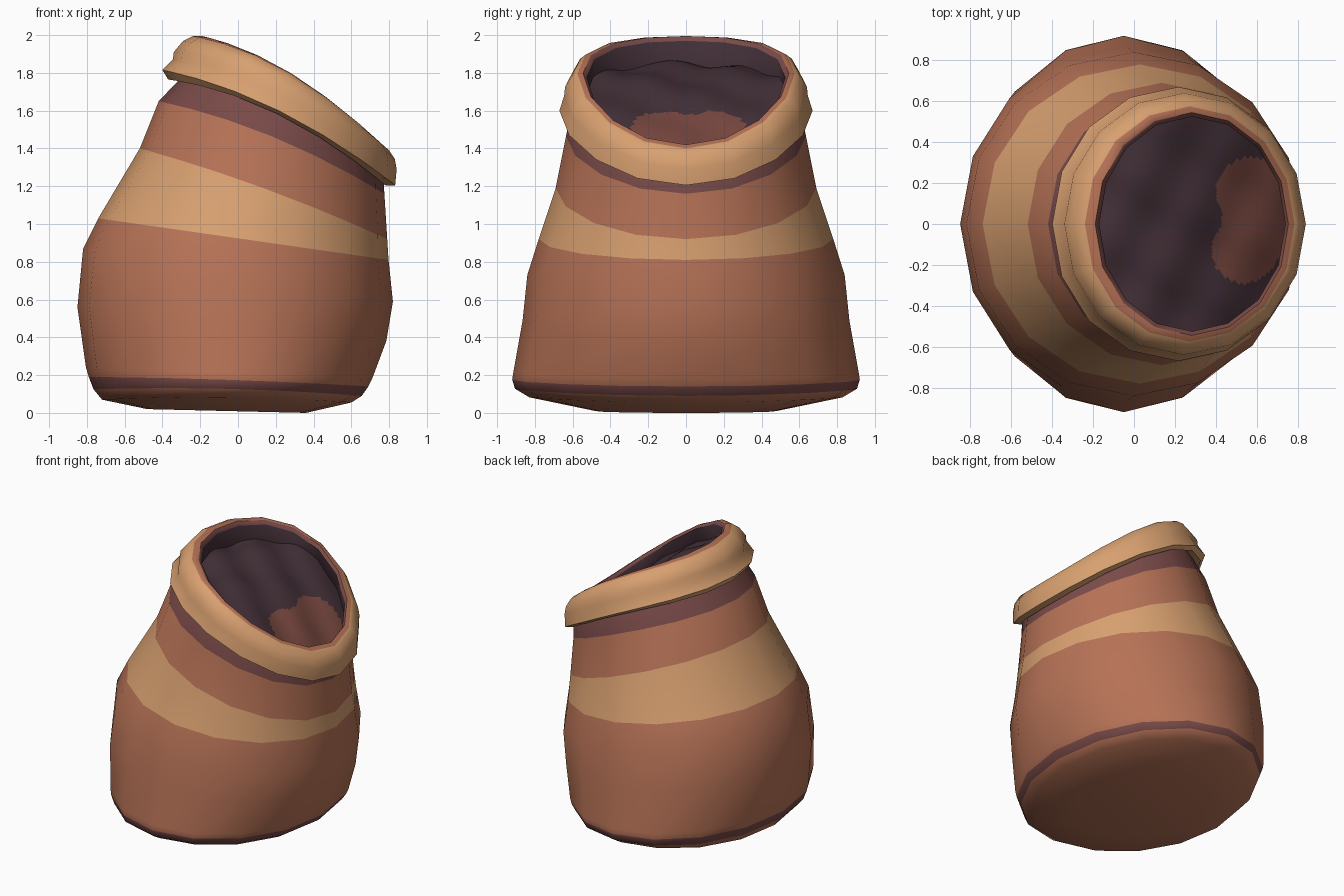
import bpy, bmesh, math

if "Cube" in bpy.data.objects:
    bpy.data.objects.remove(bpy.data.objects["Cube"])

SIDES = 16


def mat(name, r, g, b):
    lin = [((c / 255 + 0.055) / 1.055) ** 2.4 for c in (r, g, b)]
    m = bpy.data.materials.new(name)
    m.diffuse_color = (*lin, 1)
    m.use_nodes = True
    m.node_tree.nodes["Principled BSDF"].inputs["Base Color"].default_value = m.diffuse_color
    return m


clay = mat("clay brown", 182, 114, 86)
tan = mat("tan", 216, 160, 112)
plum = mat("plum brown", 122, 75, 73)
dark = mat("dark plum", 66, 47, 55)
red = mat("red brown", 118, 70, 62)


def finish(name, bm, mats, angle):
    bmesh.ops.recalc_face_normals(bm, faces=bm.faces)
    me = bpy.data.meshes.new(name)
    bm.to_mesh(me)
    bm.free()
    ob = bpy.data.objects.new(name, me)
    bpy.context.collection.objects.link(ob)
    for m in mats:
        me.materials.append(m)
    bpy.ops.object.select_all(action='DESELECT')
    bpy.context.view_layer.objects.active = ob
    ob.select_set(True)
    bpy.ops.object.shade_smooth_by_angle(angle=math.radians(angle))
    return ob


def loft(name, rings, mats, cap=False, closed=False, angle=50):
    """Each ring: left x, left z, right x, right z, half depth, bulge, material."""
    bm = bmesh.new()
    loops = []
    for lx, lz, rx, rz, hy, bulge, _ in rings:
        loop = []
        for i in range(SIDES):
            c, s = math.cos(2 * math.pi * i / SIDES), math.sin(2 * math.pi * i / SIDES)
            loop.append(bm.verts.new(((lx + rx) / 2 + (rx - lx) / 2 * c, hy * s,
                                      (lz + rz) / 2 + (rz - lz) / 2 * c + bulge * s * s)))
        loops.append(loop)
    n = len(loops)
    for k in range(n if closed else n - 1):
        a, b = loops[k], loops[(k + 1) % n]
        for i in range(SIDES):
            j = (i + 1) % SIDES
            bm.faces.new((a[i], a[j], b[j], b[i])).material_index = rings[k][6]
    if cap:
        bm.faces.new(loops[0][::-1])
    return finish(name, bm, mats, angle)


# Leaning body with painted bands
loft("pot_body", [
    (-0.48, 0.02, 0.36, 0.0, 0.48, 0, 0),
    (-0.72, 0.07, 0.60, 0.055, 0.83, 0.02, 0),
    (-0.765, 0.125, 0.655, 0.09, 0.905, 0.02, 2),
    (-0.79, 0.19, 0.69, 0.14, 0.92, 0.01, 0),
    (-0.805, 0.24, 0.71, 0.18, 0.915, 0, 0),
    (-0.85, 0.56, 0.785, 0.38, 0.865, 0.02, 0),
    (-0.82, 0.87, 0.82, 0.59, 0.84, 0, 0),
    (-0.74, 1.03, 0.797, 0.81, 0.78, 0, 1),
    (-0.52, 1.40, 0.79, 0.92, 0.69, 0.03, 0),
    (-0.42, 1.65, 0.775, 1.16, 0.635, 0.06, 2),
    (-0.315, 1.76, 0.77, 1.24, 0.61, 0.09, 2),
    (-0.27, 1.86, 0.76, 1.31, 0.57, 0.09, 2),
], [clay, tan, plum], cap=True)

# Rolled rim, from the underside over the top and into the mouth
loft("rolled_rim", [
    (-0.30, 1.77, 0.75, 1.24, 0.59, 0.10, 1),
    (-0.37, 1.765, 0.78, 1.205, 0.635, 0.10, 1),
    (-0.40, 1.815, 0.832, 1.205, 0.67, 0.09, 1),
    (-0.345, 1.87, 0.84, 1.29, 0.645, 0.10, 1),
    (-0.34, 1.91, 0.83, 1.345, 0.64, 0.10, 1),
    (-0.29, 1.97, 0.80, 1.39, 0.605, 0.10, 1),
    (-0.24, 1.995, 0.785, 1.40, 0.575, 0.10, 0),
    (-0.19, 1.995, 0.755, 1.42, 0.545, 0.09, 2),
    (-0.17, 1.97, 0.74, 1.40, 0.525, 0.09, 3),
    (-0.19, 1.78, 0.74, 1.26, 0.54, 0.09, 3),
], [clay, tan, plum, dark], closed=True)

# Wavy contents with a two-lobed patch near the low side
bm = bmesh.new()
N, R = 112, 44
rows = []
for k in range(1, R + 1):
    r, row = k / R, []
    for i in range(N):
        t = 2 * math.pi * i / N
        u, v = r * math.cos(t), r * math.sin(t)
        z = 1.56 - 0.29 * u + 0.12 * (1 - u * u)
        z += 0.012 * math.sin(9 * v + 4 * u) + 0.01 * math.cos(8 * u - 5 * v)
        row.append(bm.verts.new((0.28 + 0.465 * u, 0.535 * v, z)))
    rows.append(row)
bm.faces.new(rows[0])
for a, b in zip(rows, rows[1:]):
    for i in range(N):
        j = (i + 1) % N
        bm.faces.new((a[i], a[j], b[j], b[i]))
for f in bm.faces:
    c = f.calc_center_median()
    lobe = any(math.hypot(c.x - x, c.y - y) < r for x, y, r in
               ((0.57, 0.155, 0.17), (0.54, -0.13, 0.16), (0.67, 0.22, 0.11)))
    f.material_index = int(lobe or (c.x > 0.43 and -0.1 < c.y < 0.1)
                           or (c.x > 0.6 and -0.16 < c.y < 0.3))
finish("pot_contents", bm, [dark, red], 60)
